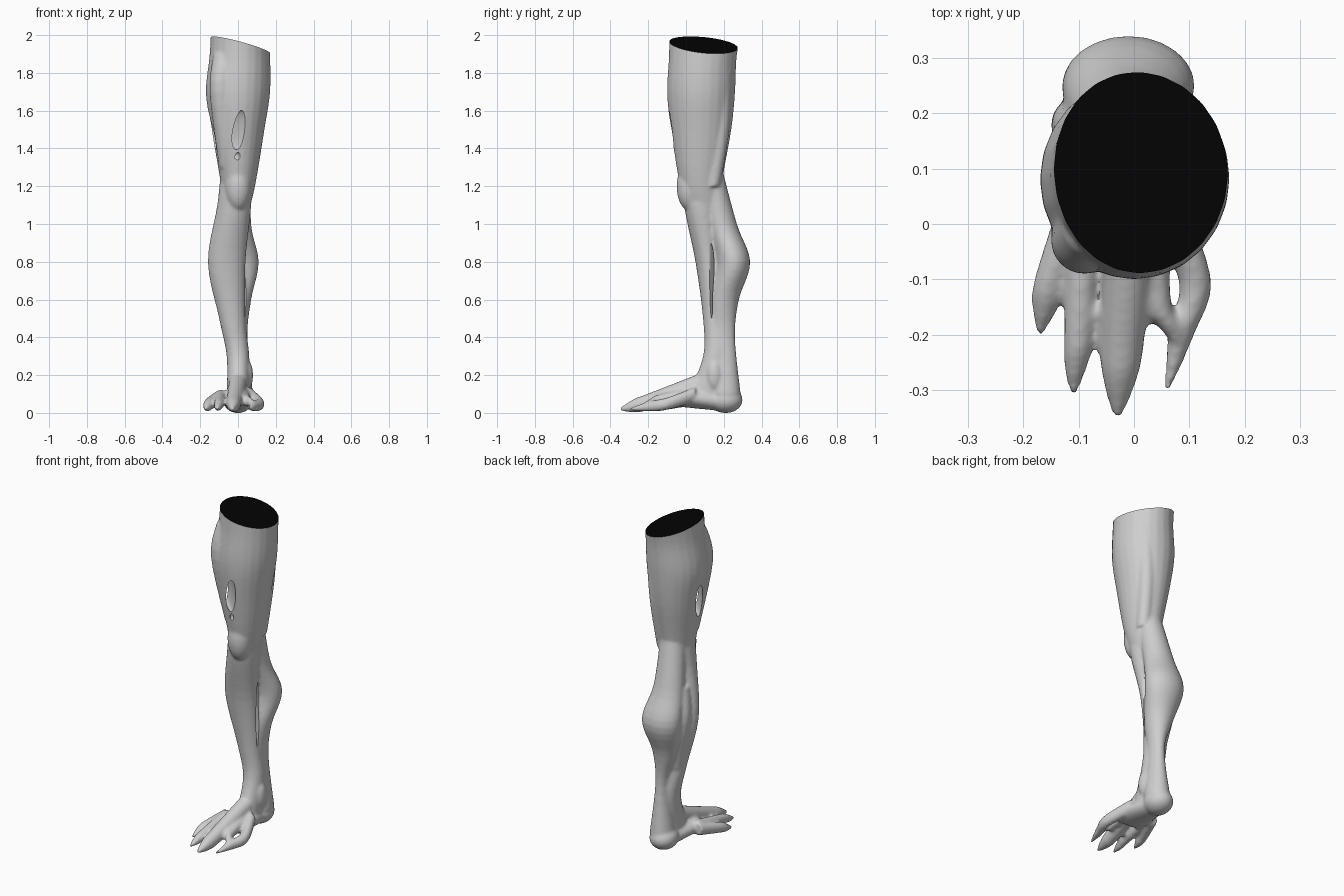
import bpy, bmesh, math
from mathutils import Vector, Matrix

if "Cube" in bpy.data.objects:
    bpy.data.objects.remove(bpy.data.objects["Cube"], do_unlink=True)


def material(name, value):
    made = bpy.data.materials.new(name)
    made.use_nodes = True
    colour = (value, value, value, 1)
    made.diffuse_color = colour
    made.node_tree.nodes["Principled BSDF"].inputs["Base Color"].default_value = colour
    return made


def smooth_rows(rows, steps=5):
    """Pass a smooth spline through a few key rings."""
    keys = [Vector(row) for row in rows]
    keys = [keys[0], *keys, keys[-1]]
    for a, b, c, d in zip(keys, keys[1:], keys[2:], keys[3:]):
        for step in range(steps):
            t = step / steps
            bend = a * 2 - b * 5 + c * 4 - d
            twist = b * 3 - a - c * 3 + d
            yield b + ((c - a) * t + bend * t**2 + twist * t**3) / 2
    yield keys[-1]


def loft(body, rows, upright=True, sides=24):
    """Closed tube; each row is station, centre pair, radius pair."""
    rings = []
    for station, a, b, radius_a, radius_b in smooth_rows(rows):
        ring = []
        for i in range(sides):
            turn = math.tau * i / sides
            u = a + radius_a * math.cos(turn)
            v = b + radius_b * math.sin(turn)
            ring.append(body.verts.new((u, v, station) if upright else (u, station, v)))
        rings.append(ring)
    faces = [body.faces.new(rings[0]), body.faces.new(rings[-1])]
    for ring, following in zip(rings, rings[1:]):
        for i in range(sides):
            faces.append(body.faces.new((ring[i - 1], ring[i], following[i], following[i - 1])))
    bmesh.ops.recalc_face_normals(body, faces=faces)


def ball(body, centre, size, angle=0):
    placing = (Matrix.Translation(centre) @ Matrix.Rotation(angle, 4, "Z")
               @ Matrix.Diagonal((*size, 1)))
    bmesh.ops.create_uvsphere(body, u_segments=24, v_segments=16, radius=1, matrix=placing)


def toe(body, root, knuckle, tip, thick):
    """Tapered toe that swells at the knuckle and ends in a claw."""
    nail = Vector(knuckle).lerp(Vector(tip), 0.5)
    widths = (thick * 1.2, thick, thick * 0.8, thick * 0.2)
    rows = [(y, x, z, width, width * 1.1)
            for (x, y, z), width in zip((root, knuckle, nail, tip), widths)]
    loft(body, rows, upright=False)


def make_object(name, body):
    mesh = bpy.data.meshes.new(name)
    body.to_mesh(mesh)
    body.free()
    made = bpy.data.objects.new(name, mesh)
    bpy.context.collection.objects.link(made)
    return made


body = bmesh.new()

# Thigh, front strap and inner hamstring
loft(body, [(2.1, .01, .11, .15, .2), (1.9, .01, .09, .16, .18), (1.7, 0, .08, .17, .18),
            (1.5, 0, .08, .14, .16), (1.2, 0, .08, .09, .11), (1, -.02, .12, .06, .08)])
loft(body, [(1.9, -.07, 0, .06, .06), (1.7, -.09, -.03, .06, .06), (1.3, -.05, .03, .05, .05)])
loft(body, [(1.8, .07, .18, .06, .06), (1.5, .06, .18, .05, .05), (1.2, .05, .14, .04, .04)])

# Kneecap
ball(body, (0, .02, 1.2), (.07, .07, .13))

# Shin and outer shin muscle
loft(body, [(1.3, -.01, .08, .08, .09), (1.1, -.02, .08, .09, .09), (.8, -.06, .12, .1, .07),
            (.5, -.03, .15, .07, .06), (.3, 0, .16, .06, .07), (.1, 0, .11, .06, .1)])
loft(body, [(1, -.08, .15, .04, .05), (.8, -.1, .18, .05, .05), (.5, -.05, .17, .04, .04)])

# Calf and tendon
loft(body, [(1.3, 0, .12, .07, .07), (1, -.02, .19, .09, .08), (.8, -.01, .25, .12, .09),
            (.6, -.01, .2, .08, .08), (.4, .01, .2, .04, .06), (.1, .01, .21, .07, .08)])

# Heel and ankle knob
ball(body, (0, .21, .07), (.08, .09, .07))
ball(body, (.05, .15, .2), (.03, .04, .08))

# Sole and instep
loft(body, [(.2, 0, .06, .06, .05), (0, -.01, .08, .1, .05), (-.06, -.01, .06, .1, .02)],
     upright=False)

# Toes, outer to inner, with a small strand beside the last
toe(body, (-.1, .04, .08), (-.15, -.1, .05), (-.17, -.2, .02), .03)
toe(body, (-.09, .02, .09), (-.1, -.2, .05), (-.11, -.31, .02), .027)
toe(body, (0, .08, .16), (-.02, -.2, .06), (-.03, -.35, .02), .04)
toe(body, (.05, .05, .1), (.11, -.1, .05), (.06, -.3, .02), .03)
toe(body, (.03, .03, .1), (.04, -.14, .07), (.08, -.22, .05), .027)

# Webs bridging the toes
for x in (-.06, .02):
    ball(body, (x, -.16, .06), (.03, .02, .02))

# Fuse the masses into one soft skin
leg = make_object("leg", body)
fuse = leg.modifiers.new("fuse", "REMESH")
fuse.mode = "VOXEL"
fuse.voxel_size = .008
soften = leg.modifiers.new("soften", "SMOOTH")
soften.factor = .5
soften.iterations = 8

# Gaps behind the thigh strap and between shin and calf
gaps = {
    "thigh_gap": ((-.08, .01, 1.5), (.4, .024, .11), -math.pi / 4),
    "thigh_pit": ((0, -.06, 1.36), (.03, .01, .02), -math.pi / 4),
    "calf_gap": ((.03, .14, .7), (.16, .009, .2), -math.pi / 5),
}
cutters = []
for name, (centre, size, angle) in gaps.items():
    hollow = bmesh.new()
    ball(hollow, centre, size, angle)
    cutter = make_object(name, hollow)
    cutter.hide_render = True
    cutters.append(cutter)
    carve = leg.modifiers.new(name, "BOOLEAN")
    carve.operation = "DIFFERENCE"
    carve.solver = "EXACT"
    carve.object = cutter

# Settle the modifiers into one mesh
graph = bpy.context.evaluated_depsgraph_get()
skin_mesh = bpy.data.meshes.new_from_object(leg.evaluated_get(graph))
leg.modifiers.clear()
leg.data = skin_mesh
for cutter in cutters:
    bpy.data.objects.remove(cutter, do_unlink=True)
skin_mesh.materials.clear()
skin_mesh.materials.append(material("pale grey skin", .62))
skin_mesh.materials.append(material("black cut end", .001))

# Slice the slanted top end and close it in black
body = bmesh.new()
body.from_mesh(skin_mesh)
ground = min(vert.co.z for vert in body.verts)
bmesh.ops.translate(body, verts=body.verts, vec=(0, 0, -ground))
for face in body.faces:
    face.material_index = 0
sliced = bmesh.ops.bisect_plane(
    body, geom=body.verts[:] + body.edges[:] + body.faces[:],
    plane_co=(0, .1, 1.95), plane_no=(.27, .1, 1), clear_outer=True)
rim = [item for item in sliced["geom_cut"] if isinstance(item, bmesh.types.BMEdge)]
for face in bmesh.ops.holes_fill(body, edges=rim, sides=0)["faces"]:
    face.material_index = 1
body.to_mesh(skin_mesh)
body.free()

bpy.context.view_layer.objects.active = leg
leg.select_set(True)
bpy.ops.object.shade_smooth_by_angle(angle=math.radians(50))
